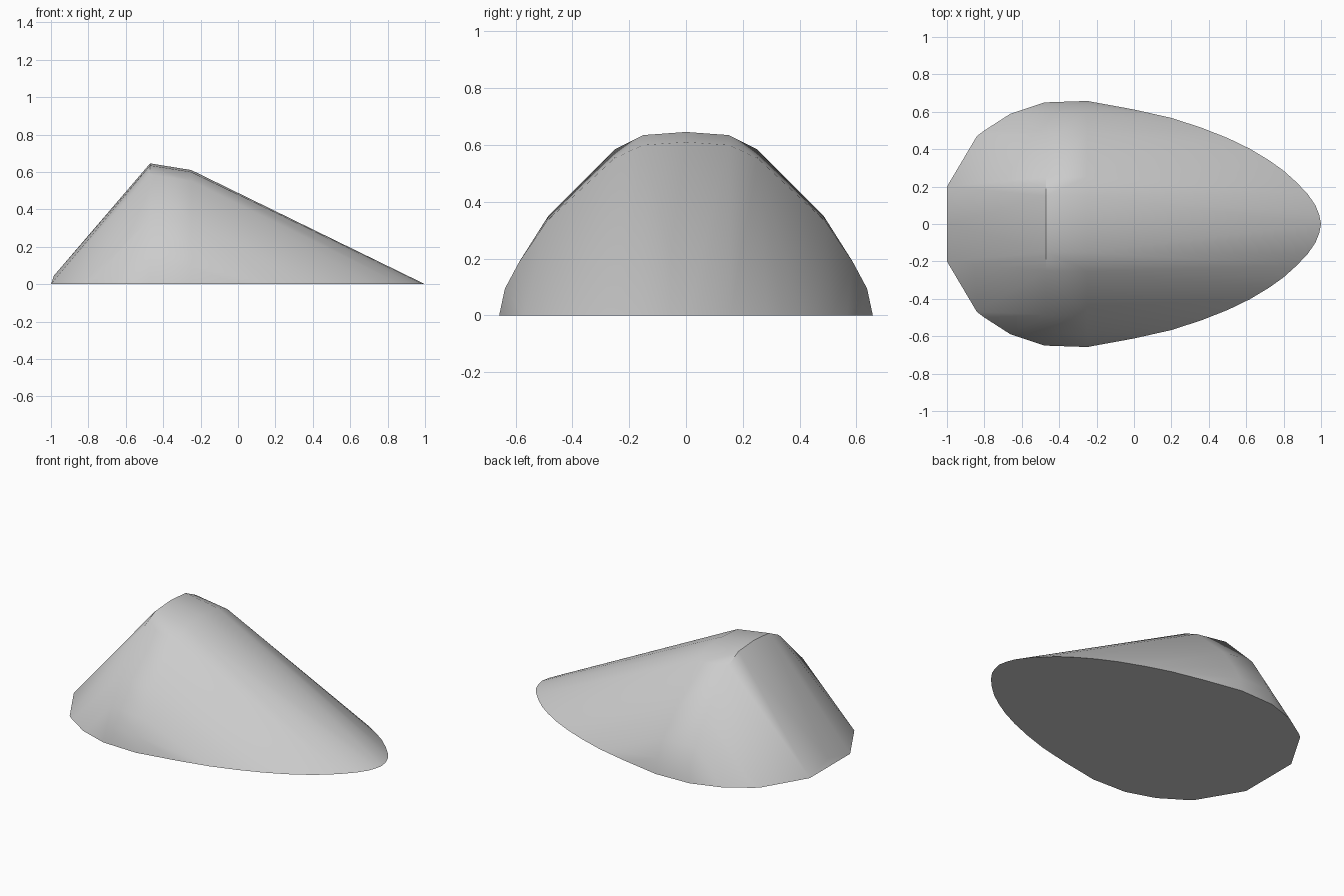
import bpy
import bmesh
import math

if "Cube" in bpy.data.objects:
    bpy.data.objects.remove(bpy.data.objects["Cube"], do_unlink=True)

# One plain grey for the whole body
grey = bpy.data.materials.new("plain grey")
grey.use_nodes = True
colour = (0.6, 0.6, 0.6, 1)
grey.diffuse_color = colour
grey.node_tree.nodes["Principled BSDF"].inputs["Base Color"].default_value = colour

# Half cross-section of the arched ridge (y, z)
arch = [(0.65, 0), (0.63, 0.1), (0.58, 0.2), (0.485, 0.35), (0.365, 0.465),
        (0.25, 0.585), (0.15, 0.635), (0, 0.646)]
# Half outline of the blunt tail on the ground (x, y)
tail = [(-1, 0.2), (-0.84, 0.47), (-0.8, 0.5), (-0.66, 0.59)]
# Half outline of the rounded nose on the ground (x, y)
nose = [(0, 0.612), (0.2, 0.567), (0.36, 0.515), (0.5, 0.46), (0.62, 0.402),
        (0.72, 0.342), (0.8, 0.285), (0.87, 0.222), (0.93, 0.158),
        (0.97, 0.1), (0.99, 0.05), (1, 0)]

half = [(-0.47 - (0.01 if z == 0 else 0), y, z) for y, z in arch]      # ridge
half += [(-0.25, y * 1.012, z * 0.945) for y, z in arch]               # shoulder
half += [(x, y, 0) for x, y in tail + nose]                            # ground
half += [(-0.985, 0, 0.045)]                                           # tail lip

# Mirror the points and wrap them in one convex shell
bm = bmesh.new()
for x, y, z in half:
    bm.verts.new((x, y, z))
    if y > 0:
        bm.verts.new((x, -y, z))
hull = bmesh.ops.convex_hull(bm, input=bm.verts[:])
loose = {v for v in hull["geom_interior"] + hull["geom_unused"]
         if isinstance(v, bmesh.types.BMVert)}
bmesh.ops.delete(bm, geom=list(loose), context='VERTS')
bmesh.ops.dissolve_limit(bm, angle_limit=math.radians(0.5),
                         verts=bm.verts[:], edges=bm.edges[:])
bmesh.ops.recalc_face_normals(bm, faces=bm.faces[:])

mesh = bpy.data.meshes.new("wedge_body")
bm.to_mesh(mesh)
bm.free()
mesh.materials.append(grey)
body = bpy.data.objects.new("wedge_body", mesh)
bpy.context.collection.objects.link(body)

# Smooth sides with a crisp ridge and base
bpy.ops.object.select_all(action='DESELECT')
body.select_set(True)
bpy.context.view_layer.objects.active = body
bpy.ops.object.shade_smooth_by_angle(angle=math.radians(40))
